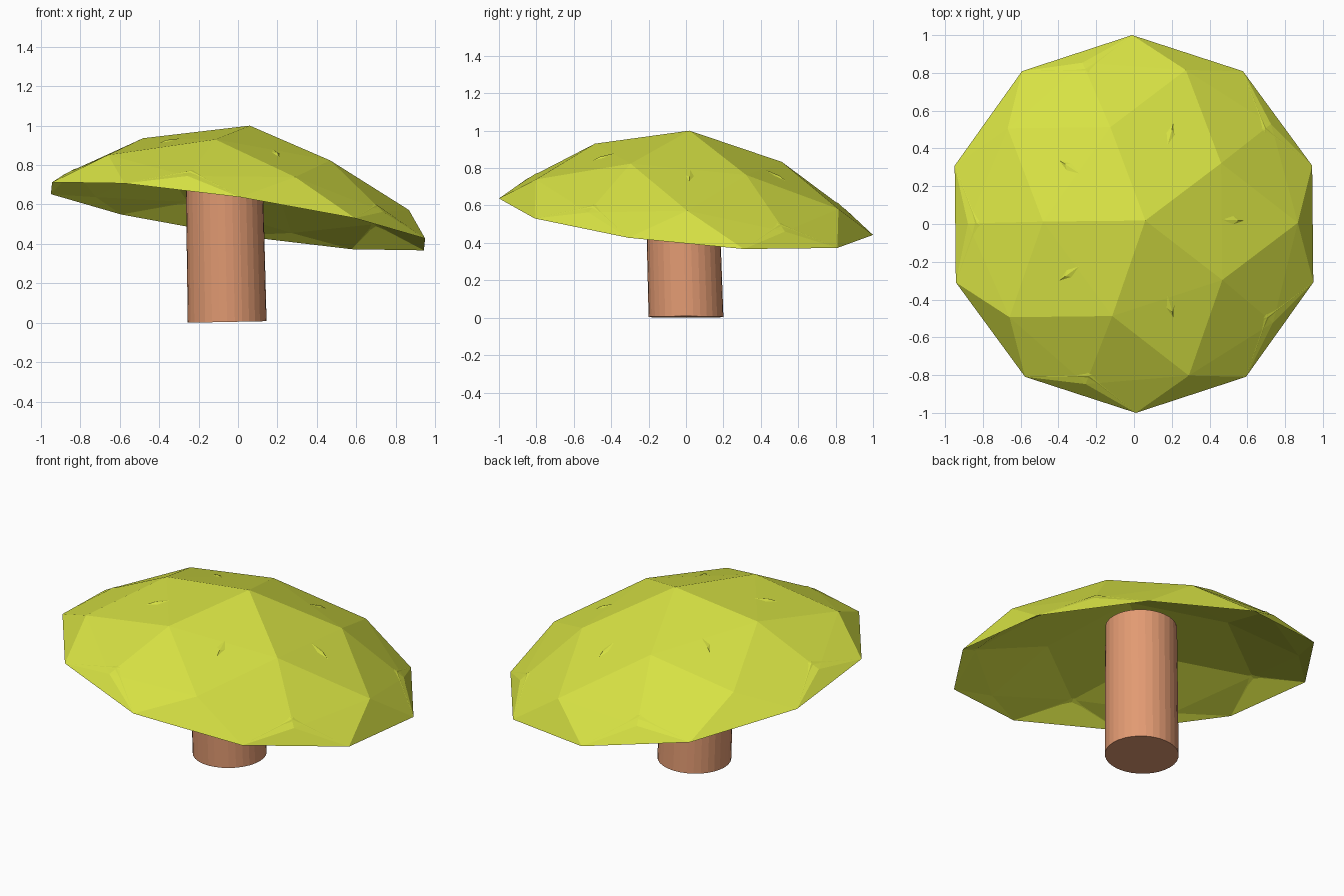
import bpy, bmesh, math
from mathutils import Matrix, Vector
from mathutils.bvhtree import BVHTree

cube = bpy.data.objects.get("Cube")
if cube:
    bpy.data.objects.remove(cube, do_unlink=True)


def material(name, rgb):
    m = bpy.data.materials.new(name)
    m.use_nodes = True
    m.diffuse_color = (*rgb, 1)
    m.node_tree.nodes["Principled BSDF"].inputs["Base Color"].default_value = (*rgb, 1)
    return m


def add_object(name, bm, mat):
    mesh = bpy.data.meshes.new(name)
    bm.to_mesh(mesh)
    bm.free()
    mesh.materials.append(mat)
    obj = bpy.data.objects.new(name, mesh)
    bpy.context.collection.objects.link(obj)
    return obj


yellow_green = material("yellow_green", (0.68, 0.76, 0.057))
warm_brown = material("warm_brown", (0.76, 0.325, 0.17))

# Cap: faceted sphere pressed thin, then each ring raised into a hollow tilted dome
RING_RISE = {0.0: 0.0, 0.447: 0.06, 0.526: 0.136, 0.851: 0.279, 1.0: 0.415}
HALF_THICKNESS = 0.045
TILT = Matrix(((0.995, -0.01, 0.13), (0, 1, 0.04), (-0.15, -0.0975, 1)))
CENTRE = Vector((0, 0, 0.54))

bm = bmesh.new()
bmesh.ops.create_icosphere(bm, subdivisions=2, radius=1,
                           matrix=Matrix.Rotation(math.pi, 4, "Z"))
for v in bm.verts:
    ring = min(RING_RISE, key=lambda z: abs(z - abs(v.co.z)))
    v.co.z = RING_RISE[ring] + HALF_THICKNESS * v.co.z
    v.co = TILT @ v.co + CENTRE
bm.normal_update()
surface = BVHTree.FromBMesh(bm)
add_object("cap", bm, yellow_green)

# Low ridges on the cap, pointing outward in a ring
for i in range(5):
    angle = math.radians(72 * i)
    outward = Vector((math.cos(angle), math.sin(angle), 0))
    start = outward * 0.48 + Vector((0.045, 0.02, 3))
    hit, normal, _, _ = surface.ray_cast(start, Vector((0, 0, -1)))
    along = (outward - normal * outward.dot(normal)).normalized()
    frame = Matrix((along, normal.cross(along), normal)).transposed().to_4x4()
    bm = bmesh.new()
    bmesh.ops.create_cone(bm, cap_ends=False, segments=4, radius1=1, radius2=0, depth=1)
    for v in bm.verts:
        if v.co.z > 0:
            v.co.x += 0.4  # peak sits toward the outer end
    bmesh.ops.scale(bm, verts=bm.verts, vec=(0.065, 0.022, 0.008))
    bm.transform(Matrix.Translation(hit + normal * 0.004) @ frame)
    add_object(f"ridge_{i + 1}", bm, yellow_green)

# Stem: faceted cylinder leaning slightly, reaching up into the hollow
HEIGHT = 0.81
bm = bmesh.new()
bmesh.ops.create_cone(bm, cap_ends=True, segments=32, radius1=0.2, radius2=0.195, depth=HEIGHT)
lean = Matrix(((1, 0, -0.02), (0, 1, -0.03), (0.02, 0, 1))).to_4x4()
bm.transform(Matrix.Translation((-0.055, 0, 0.004)) @ lean @ Matrix.Translation((0, 0, HEIGHT / 2)))
add_object("stem", bm, warm_brown)
